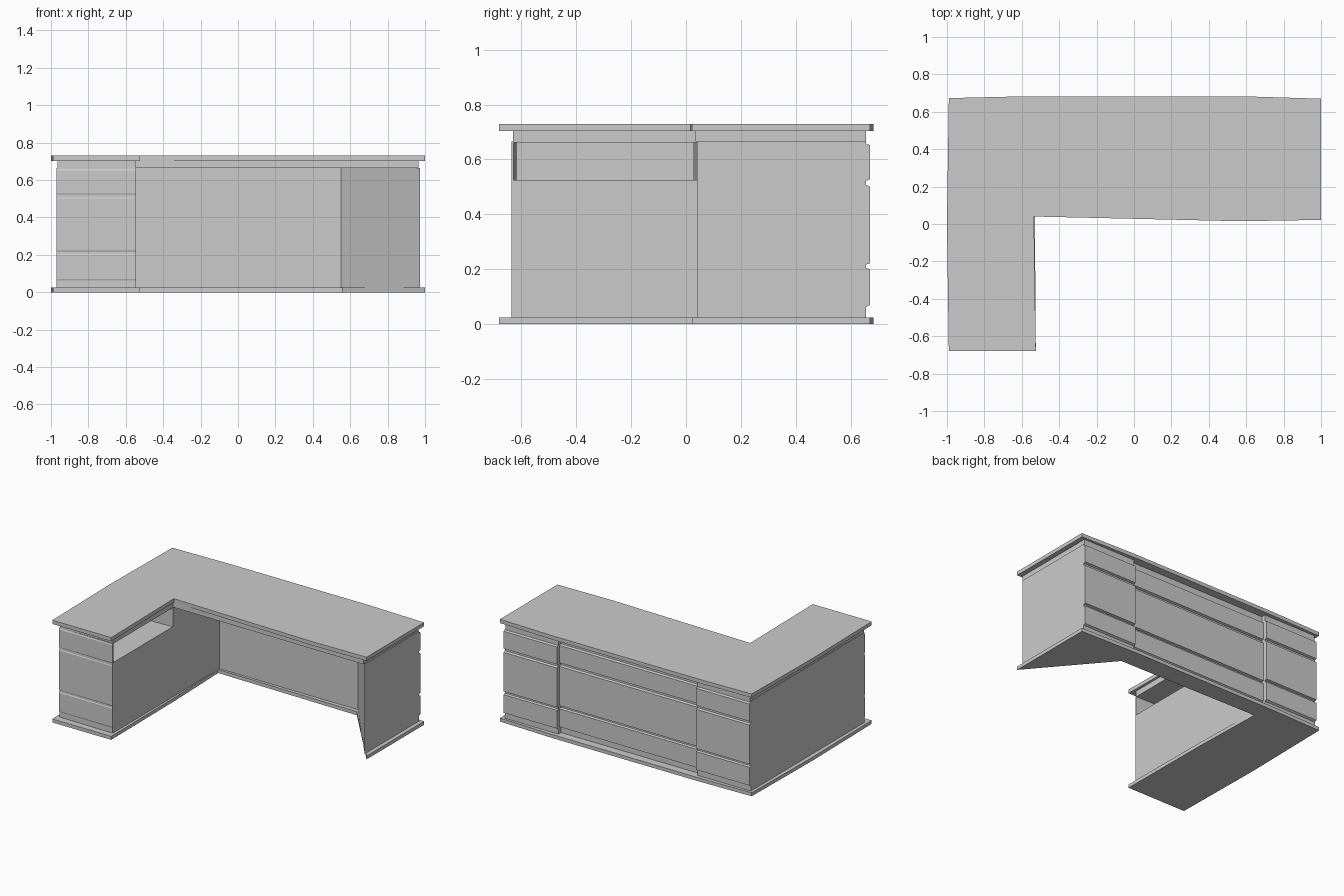
import bpy, bmesh

if "Cube" in bpy.data.objects:
    bpy.data.objects.remove(bpy.data.objects["Cube"])


def loft(name, rings):
    """Closed solid through a stack of rings of (x, y, z) points."""
    bm = bmesh.new()
    vs = [[bm.verts.new(p) for p in ring] for ring in rings]
    n = len(vs[0])
    for a, b in zip(vs, vs[1:]):
        for i in range(n):
            j = (i + 1) % n
            bm.faces.new((a[i], a[j], b[j], b[i]))
    bm.faces.new(vs[0][::-1])
    bm.faces.new(vs[-1])
    bmesh.ops.recalc_face_normals(bm, faces=bm.faces)
    me = bpy.data.meshes.new(name)
    bm.to_mesh(me)
    bm.free()
    ob = bpy.data.objects.new(name, me)
    bpy.context.collection.objects.link(ob)
    return ob


def slab(name, outline, z0, z1):
    return loft(name, [[(x, y, z) for x, y in outline] for z in (z0, z1)])


# slightly bowed outer edge shared by the desk top and the base
outer = [(1.0, 0.67), (0.57, 0.683), (-0.57, 0.683), (-0.99, 0.673),
         (-1.0, 0.0), (-0.99, -0.68), (-0.525, -0.68)]

# desk top: L shape
slab("desk_top", outer + [(-0.535, 0.04), (0.57, 0.015), (1.0, 0.022)], 0.703, 0.73)

# base plinth: follows the cabinets, leaving the knee space open
slab("base_plinth", outer + [(-0.53, 0.04), (-0.545, 0.555), (0.56, 0.54), (1.0, 0.022)], 0, 0.025)

# recessed apron under the top
slab("apron", [(-0.965, -0.63), (-0.545, -0.63), (-0.545, 0.045), (0.965, 0.035),
               (0.965, 0.655), (0.55, 0.655), (0.55, 0.625), (-0.55, 0.625),
               (-0.55, 0.655), (-0.965, 0.655)], 0.665, 0.703)

# cabinet body: outline (x, y, how far grooves move the point along y)
body = [(-0.97, -0.635, 0.4), (-0.545, -0.635, 0), (-0.545, 0.57, 0), (0.55, 0.57, 0),
        (0.972, 0.04, 0), (0.972, 0.67, -1), (0.55, 0.67, -1), (0.55, 0.64, -1),
        (-0.55, 0.64, -1), (-0.55, 0.67, -1), (-0.97, 0.67, -1)]
G = 0.015
levels = [(0.025, G), (0.062, G), (0.07, 0), (0.2, 0), (0.205, G), (0.217, G), (0.222, 0),
          (0.502, 0), (0.508, G), (0.522, G), (0.528, 0), (0.652, 0), (0.658, G), (0.665, G)]
cabinet = loft("cabinet_body", [[(x, y + s * g, z) for x, y, s in body] for z, g in levels])

# open shelf niche in the inner side of the return
cutter = loft("niche_cutter", [[(x, y, z) for x, y in
              [(-0.92, -0.615), (-0.5, -0.63), (-0.5, 0.045), (-0.92, 0.025)]]
              for z in (0.526, 0.661)])
cutter.hide_render = True
cut = cabinet.modifiers.new("niche", 'BOOLEAN')
cut.operation = 'DIFFERENCE'
cut.solver = 'EXACT'
cut.object = cutter
bpy.context.view_layer.objects.active = cabinet
bpy.ops.object.modifier_apply(modifier=cut.name)
bpy.data.objects.remove(cutter)
